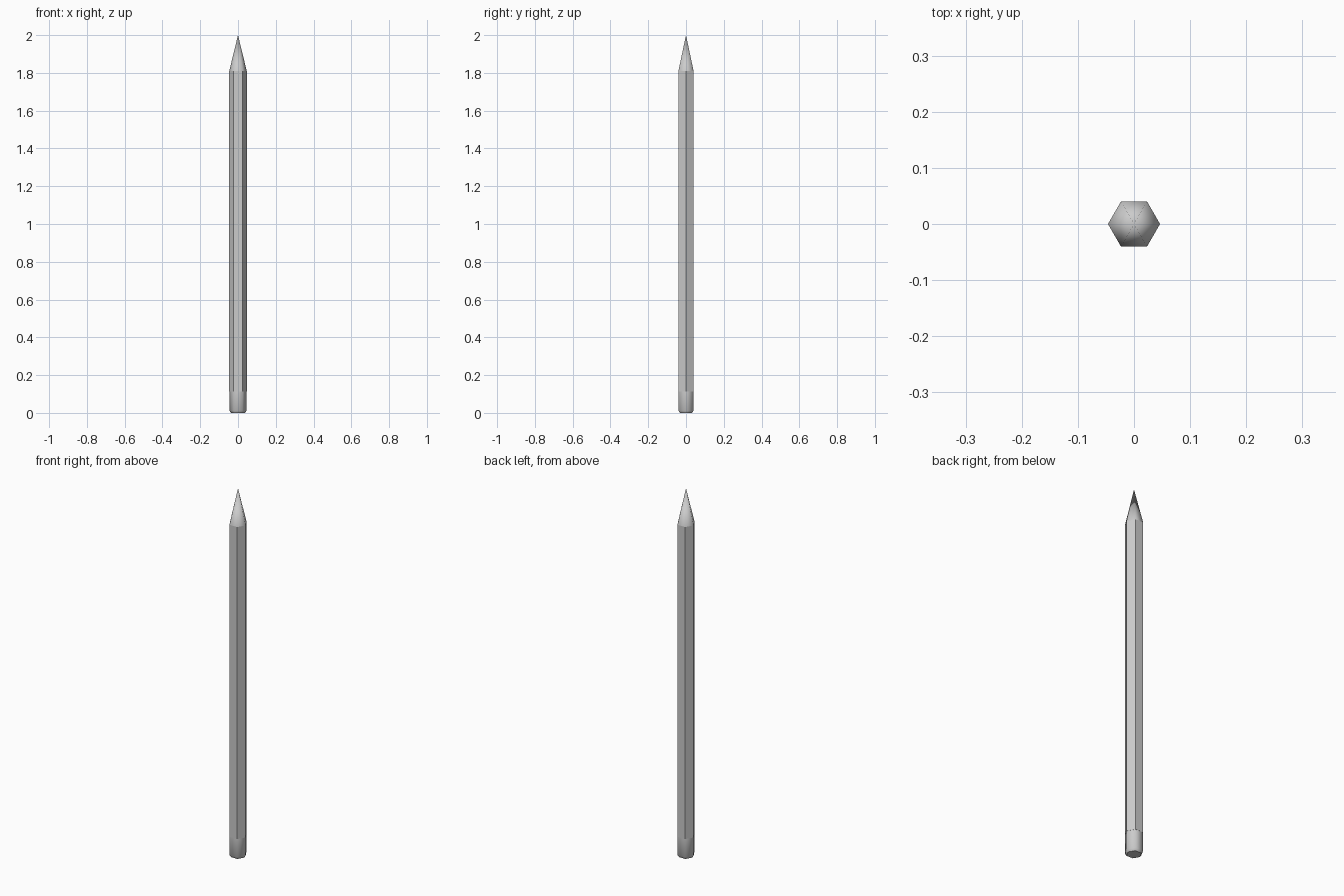
import bpy, bmesh
from math import cos, sin, pi

if "Cube" in bpy.data.objects:
    bpy.data.objects.remove(bpy.data.objects["Cube"])

R = 0.0464  # corner radius of the hexagonal section, corners on the x axis


def hex_part(name, profile, smooth):
    """Loft hexagon rings from (radius, z) pairs; radius 0 closes to a point."""
    bm = bmesh.new()
    rings = []
    for r, z in profile:
        if r == 0:
            rings.append([bm.verts.new((0, 0, z))] * 6)
        else:
            rings.append([bm.verts.new((r * cos(i * pi / 3), r * sin(i * pi / 3), z))
                          for i in range(6)])
    for low, high in zip(rings, rings[1:]):
        for i in range(6):
            j = (i + 1) % 6
            corners = [low[i], low[j], high[j], high[i]]
            face = bm.faces.new(list(dict.fromkeys(corners)))
            face.smooth = smooth
    # flat end caps
    if profile[0][0] > 0:
        bm.faces.new(rings[0][::-1])
    if profile[-1][0] > 0:
        bm.faces.new(rings[-1])
    bm.normal_update()
    mesh = bpy.data.meshes.new(name)
    bm.to_mesh(mesh)
    bm.free()
    obj = bpy.data.objects.new(name, mesh)
    bpy.context.collection.objects.link(obj)
    return obj


# soft eraser end with a chamfered bottom
hex_part("eraser", [(R * 0.8, 0.0), (R * 0.98, 0.012), (R * 0.98, 0.112)], True)
# flat-sided shaft
hex_part("shaft", [(R, 0.112), (R, 1.81)], False)
# smooth sharpened point
hex_part("sharpened_tip", [(R, 1.81), (0, 2.0)], True)
